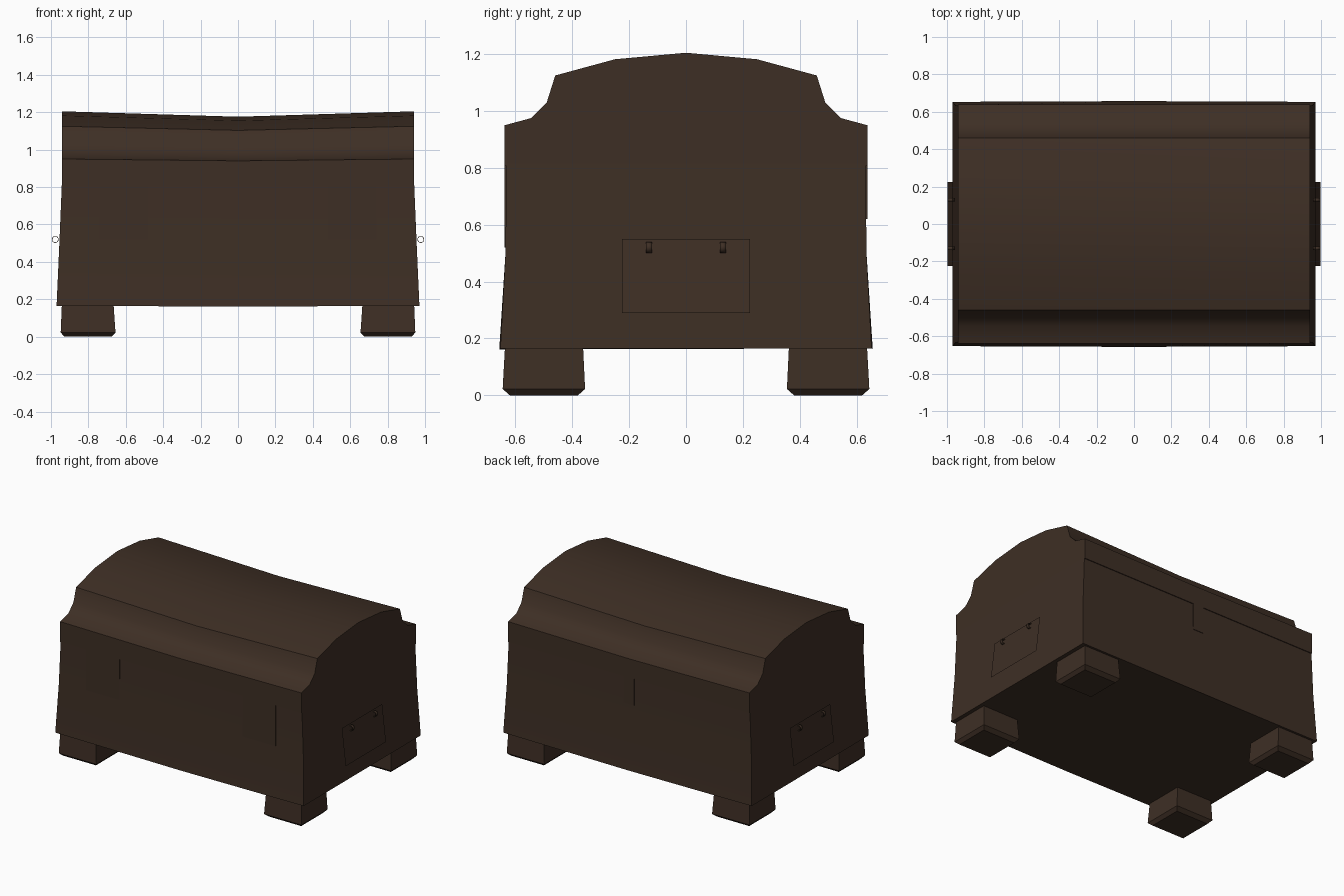
import bpy, bmesh, math
from mathutils import Matrix

if "Cube" in bpy.data.objects:
    bpy.data.objects.remove(bpy.data.objects["Cube"])

wood = bpy.data.materials.new("dark brown wood")
wood.diffuse_color = (0.048, 0.028, 0.018, 1)
wood.use_nodes = True
wood.node_tree.nodes["Principled BSDF"].inputs["Base Color"].default_value = wood.diffuse_color


def finish(name, bm, recalc=True):
    if recalc:
        bmesh.ops.recalc_face_normals(bm, faces=bm.faces[:])
    me = bpy.data.meshes.new(name)
    bm.to_mesh(me)
    bm.free()
    for p in me.polygons:
        p.use_smooth = True
    me.set_sharp_from_angle(angle=math.radians(40))
    me.materials.append(wood)
    ob = bpy.data.objects.new(name, me)
    bpy.context.collection.objects.link(ob)
    return ob


def loft(name, rings):
    """Skin a list of equal-length point loops and cap both ends."""
    bm = bmesh.new()
    loops = [[bm.verts.new(p) for p in r] for r in rings]
    n = len(loops[0])
    for a, b in zip(loops, loops[1:]):
        for i in range(n):
            j = (i + 1) % n
            bm.faces.new((a[i], a[j], b[j], b[i]))
    bm.faces.new(loops[0])
    bm.faces.new(loops[-1])
    return finish(name, bm)


def rect(x0, x1, y0, y1, z):
    return [(x0, y0, z), (x1, y0, z), (x1, y1, z), (x0, y1, z)]


def box(name, x0, x1, y0, y1, z0, z1):
    return loft(name, [rect(x0, x1, y0, y1, z0), rect(x0, x1, y0, y1, z1)])


# Chest body: flared towards the base, slightly bowed in the middle
def body_ring(x, y, z, bow):
    return [(-x, -y, z), (0, -y - bow, z - bow), (x, -y, z),
            (x, y, z), (0, y + bow, z - bow), (-x, y, z)]


loft("chest_body", [body_ring(0.97, 0.653, 0.165, 0.004),
                    body_ring(0.955, 0.635, 0.50, 0),
                    body_ring(0.942, 0.632, 0.815, 0)])

# Lid: arched profile with concave shoulders, sagging at the centre
half = [(0.638, 0.807, 0), (0.638, 0.95, 0.010), (0.545, 0.975, 0.012),
        (0.49, 1.03, 0.015), (0.46, 1.125, 0.022), (0.25, 1.182, 0.027)]
profile = half + [(0, 1.205, 0.029)] + [(-y, z, s) for y, z, s in reversed(half)]
loft("lid", [[(x, y, z - s * k) for y, z, s in profile]
             for x, k in ((-0.942, 0), (0, 1), (0.942, 0))])

# Feet with chamfered bottoms
for sx in (-1, 1):
    for sy in (-1, 1):
        def foot_ring(x0, x1, y0, y1, z):
            return rect(sx * x0, sx * x1, sy * y0, sy * y1, z)
        loft("foot", [foot_ring(0.675, 0.928, 0.38, 0.62, 0),
                      foot_ring(0.655, 0.948, 0.355, 0.645, 0.022),
                      foot_ring(0.665, 0.942, 0.362, 0.637, 0.168)])

# Front hinge straps and back latch
for s in (-1, 1):
    box("hinge_strap", s * 0.48, s * 0.74, -0.638, -0.63, 0.52, 0.81)
box("latch", -0.04, 0.04, 0.628, 0.638, 0.62, 0.81)

# Side handles: tilted thin plate hanging from two small rings
for s in (-1, 1):
    bm = bmesh.new()
    pts = [(0.968, -0.225, 0.55), (0.998, -0.225, 0.29),
           (0.998, 0.225, 0.29), (0.968, 0.225, 0.55)]
    bm.faces.new([bm.verts.new((s * x, s * y, z)) for x, y, z in pts])
    finish("handle_plate", bm, recalc=False)
    for y in (-0.13, 0.13):
        bm = bmesh.new()
        bmesh.ops.create_cone(bm, cap_ends=False, segments=8, radius1=0.019,
                              radius2=0.019, depth=0.02,
                              matrix=Matrix.Translation((s * 0.977, y, 0.52))
                              @ Matrix.Rotation(math.pi / 2, 4, 'X'))
        ring = finish("handle_ring", bm)
        ring.modifiers.new("thickness", 'SOLIDIFY').thickness = 0.003
# Make handle plates face outward on both sides
for ob in bpy.data.objects:
    if ob.name.startswith("handle_plate"):
        face = ob.data.polygons[0]
        if face.normal.x * face.center.x < 0:
            ob.data.flip_normals()
